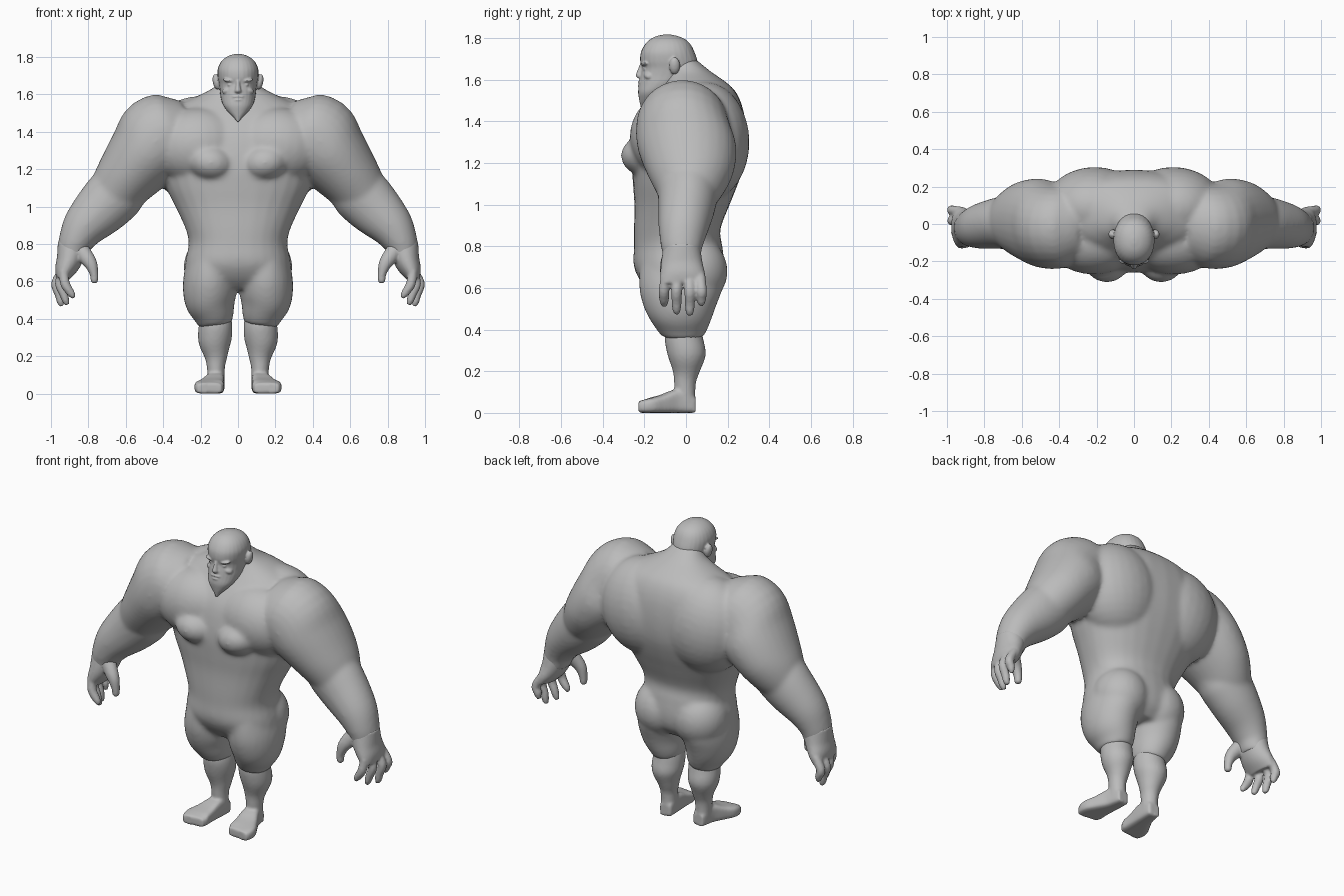
import bpy, bmesh, math
from mathutils import Vector, Matrix

skin = bpy.data.materials.new("grey_skin")
skin.diffuse_color = (0.5, 0.5, 0.5, 1)
Y, Z = Vector((0, 1, 0)), Vector((0, 0, 1))


def spline(pts, steps=4):
    """Catmull-Rom resampling of the stations."""
    vs = [Vector(p) for p in pts]
    out = []
    for i in range(len(vs) - 1):
        a, b, c, d = vs[max(i - 1, 0)], vs[i], vs[i + 1], vs[min(i + 2, len(vs) - 1)]
        for k in range(steps):
            t = k / steps
            out.append(0.5 * (2 * b + (c - a) * t + (2 * a - 5 * b + 4 * c - d) * t * t
                              + (3 * b - a - 3 * c + d) * t ** 3))
    return out + [vs[-1]]


def loft(bm, stations, side=1, ref=Y, power=2.0, n=28):
    """Skin of oval rings; a station is x, y, z, radius across, radius along ref."""
    st = spline(stations)
    rings = []
    for i, s in enumerate(st):
        a, b = st[max(i - 1, 0)], st[min(i + 1, len(st) - 1)]
        t = Vector(b[:3]) - Vector(a[:3])
        t -= ref * t.dot(ref)
        u = ref.cross(t).normalized()
        ring = []
        for k in range(n):
            c, d = math.cos(2 * math.pi * k / n), math.sin(2 * math.pi * k / n)
            c = math.copysign(abs(c) ** (2 / power), c)
            d = math.copysign(abs(d) ** (2 / power), d)
            p = Vector(s[:3]) + u * max(s[3], 0.003) * c + ref * max(s[4], 0.003) * d
            p.x *= side
            ring.append(bm.verts.new(p))
        rings.append(ring)
    faces = [bm.faces.new(rings[0]), bm.faces.new(rings[-1])]
    for r, q in zip(rings, rings[1:]):
        for k in range(n):
            faces.append(bm.faces.new((r[k], r[(k + 1) % n], q[(k + 1) % n], q[k])))
    bmesh.ops.recalc_face_normals(bm, faces=faces)


def blob(bm, c, r, side=1, tilt=0):
    m = (Matrix.Translation((c[0] * side, c[1], c[2])) @ Matrix.Rotation(tilt * side, 4, 'Y')
         @ Matrix.Diagonal((*r, 1)))
    bmesh.ops.create_uvsphere(bm, u_segments=28, v_segments=18, radius=1, matrix=m)


def finish(bm, name, voxel, smooth):
    """Fuse the overlapping forms into one smooth skin."""
    me = bpy.data.meshes.new(name)
    bm.to_mesh(me)
    bm.free()
    me.materials.append(skin)
    me.polygons.foreach_set("use_smooth", [True] * len(me.polygons))
    ob = bpy.data.objects.new(name, me)
    bpy.context.collection.objects.link(ob)
    rm = ob.modifiers.new("fuse", 'REMESH')
    rm.mode, rm.voxel_size, rm.use_smooth_shade = 'VOXEL', voxel, True
    sm = ob.modifiers.new("soften", 'SMOOTH')
    sm.factor, sm.iterations = 0.5, smooth


# Body: torso rings as height, half width, front y, back y
bm = bmesh.new()
torso = [(.56, .2, -.15, .12), (.62, .28, -.21, .17), (.7, .282, -.25, .185), (.8, .264, -.25, .175),
         (.88, .28, -.25, .165), (1, .335, -.248, .21), (1.1, .385, -.255, .25),
         (1.2, .415, -.26, .28), (1.3, .425, -.25, .29), (1.4, .42, -.225, .285),
         (1.48, .39, -.18, .268), (1.545, .315, -.13, .237), (1.59, .22, -.1, .19),
         (1.64, .125, -.08, .118), (1.7, .075, -.08, .045)]
loft(bm, [(0, (f + b) / 2, z, w, (b - f) / 2) for z, w, f, b in torso], power=2.25)
for s in (1, -1):
    blob(bm, (.215, -.085, 1.325), (.25, .185, .205), s, .1)    # upper chest muscle
    blob(bm, (.145, -.165, 1.235), (.135, .148, .105), s, -.2)  # lower chest muscle
    blob(bm, (.21, .09, 1.3), (.27, .215, .29), s, .15)         # upper back muscle
    blob(bm, (.13, .035, .68), (.16, .165, .17), s)             # buttock
    # thigh
    loft(bm, [(.14, -.02, .72, .13, .2), (.15, -.025, .6, .144, .2), (.148, -.03, .5, .138, .17),
              (.13, -.022, .42, .11, .133), (.122, -.015, .365, .088, .1)], s)
    # shoulder and upper arm
    loft(bm, [(.26, 0, 1.42, .15, .17), (.34, -.015, 1.395, .205, .21), (.42, -.015, 1.365, .235, .225),
              (.5, .005, 1.275, .205, .237), (.59, .02, 1.165, .172, .21), (.66, .02, 1.075, .145, .165),
              (.73, .01, .99, .1, .11)], s)
    # forearm
    loft(bm, [(.57, .01, 1.13, .13, .13), (.64, .01, 1.08, .155, .145), (.725, .005, .995, .148, .138),
              (.82, -.01, .895, .12, .122), (.872, -.02, .805, .091, .102),
              (.885, -.02, .75, .078, .09), (.89, -.02, .71, .066, .088)], s)
finish(bm, "body", .012, 12)

for s, tag in ((1, "left"), (-1, "right")):
    # Hand: palm, thumb and four fingers
    bm = bmesh.new()
    loft(bm, [(.884, -.02, .8, .08, .088), (.9, -.02, .72, .07, .1), (.925, -.015, .66, .056, .108),
              (.942, -.015, .615, .034, .105)], s)
    loft(bm, [(.862, -.05, .8, .045, .05), (.815, -.08, .735, .042, .04), (.785, -.093, .69, .034, .032),
              (.77, -.096, .64, .023, .025), (.768, -.096, .605, .02, .022),
              (.768, -.096, .59, .012, .014)], s)
    for y, mid, tip, low in ((-.105, .925, .88, .51), (-.045, .953, .912, .475),
                             (.018, .973, .94, .467), (.074, .974, .952, .515)):
        loft(bm, [(.935, y * .9, .66, .024, .027), (mid, y, .59, .026, .026),
                  ((mid + tip) / 2, y, (low + .59) / 2, .023, .024),
                  (tip + .008, y, low + .02, .019, .02), (tip, y, low, .01, .012)], s, n=16)
    finish(bm, "hand_" + tag, .008, 3)

    # Lower leg and foot
    bm = bmesh.new()
    loft(bm, [(.12, -.01, .43, .08, .08), (.12, -.01, .36, .09, .092), (.124, .003, .28, .088, .092),
              (.118, .002, .2, .062, .065), (.118, -.005, .14, .048, .052), (.116, -.005, .05, .045, .05)], s)
    loft(bm, [(.112, .045, .036, .036, .036), (.114, .015, .052, .042, .052), (.122, -.05, .056, .05, .056),
              (.14, -.12, .043, .066, .043), (.154, -.18, .035, .08, .035),
              (.152, -.224, .028, .066, .028)], s, ref=Z, power=4)
    finish(bm, "lower_leg_" + tag, .009, 3)

# Head with pointed beard: rings as height, half width, front y, back y
bm = bmesh.new()
head = [(1.452, .004, -.215, -.2), (1.475, .022, -.219, -.17), (1.505, .052, -.225, -.13),
        (1.54, .078, -.23, -.08), (1.58, .092, -.226, 0), (1.62, .097, -.22, .045),
        (1.655, .102, -.213, .055), (1.69, .108, -.22, .055), (1.73, .109, -.217, .042),
        (1.765, .097, -.2, .025), (1.79, .076, -.177, .002), (1.808, .046, -.145, -.035),
        (1.817, .012, -.105, -.075)]
loft(bm, [(0, (f + b) / 2, z, w, (b - f) / 2) for z, w, f, b in head], power=2.15)
loft(bm, [(0, -.208, 1.675, .01, .014), (0, -.217, 1.645, .012, .016),
          (0, -.222, 1.618, .018, .02), (0, -.212, 1.605, .016, .014)], n=16)  # nose
blob(bm, (0, -.219, 1.588), (.034, .012, .006))                               # moustache
blob(bm, (0, -.221, 1.57), (.024, .011, .006))                                # lower lip
for s in (1, -1):
    blob(bm, (.044, -.196, 1.674), (.038, .02, .01), s, -.12)                 # brow
    blob(bm, (.04, -.197, 1.651), (.016, .011, .008), s)                      # eye
    blob(bm, (.05, -.177, 1.622), (.036, .026, .02), s, .3)                   # cheek
    blob(bm, (.115, -.055, 1.667), (.02, .026, .042), s, .2)                  # ear
finish(bm, "head", .005, 3)
